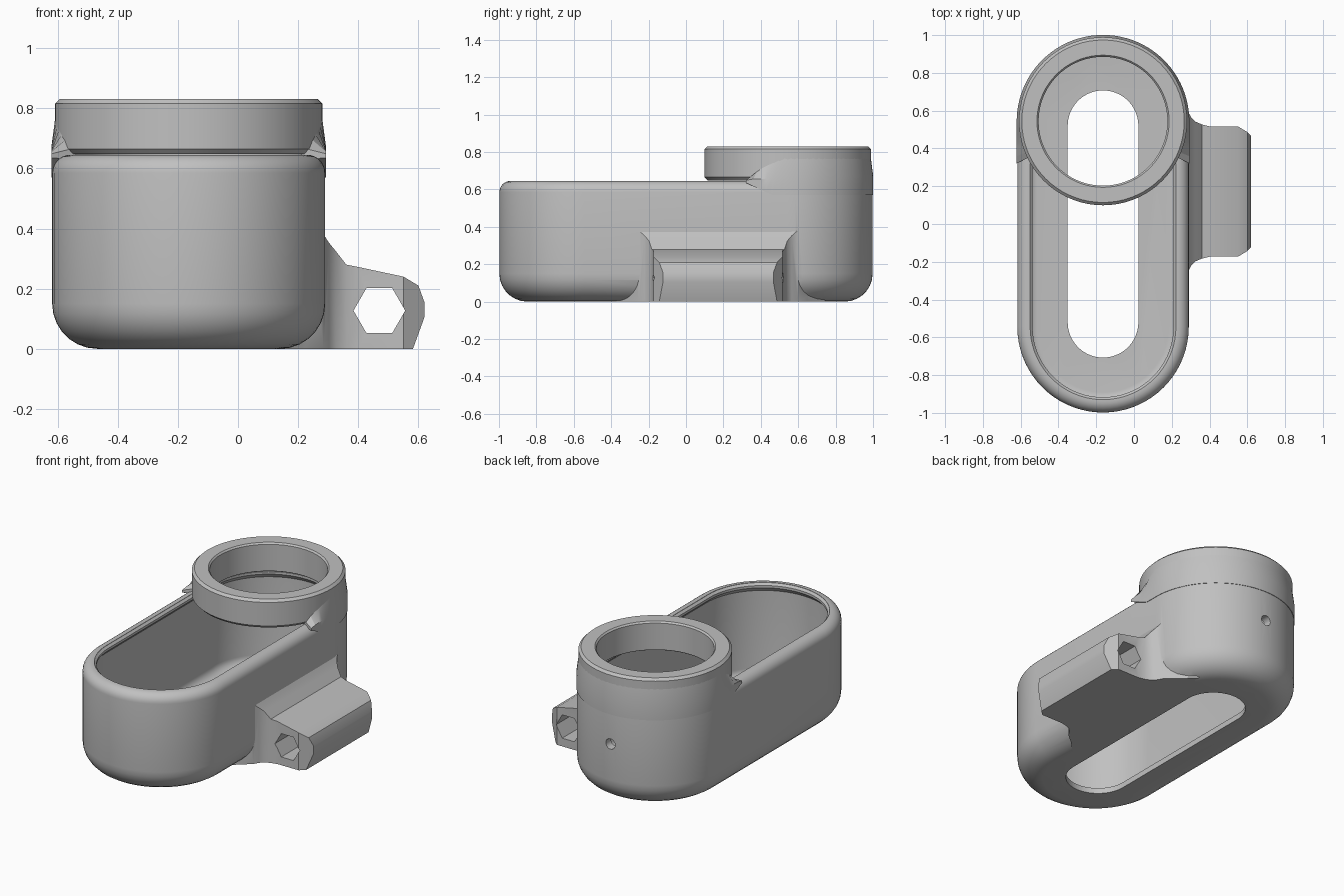
import bpy, bmesh
from math import sin, cos, pi, radians
from mathutils import Vector

old = bpy.data.objects.get("Cube")
if old:
    bpy.data.objects.remove(old, do_unlink=True)

CX, CY = -0.164, 0.544      # axis of the body and distance of its round ends

grey = bpy.data.materials.new("plain_grey")
grey.use_nodes = True
COLOUR = (0.53, 0.53, 0.53, 1)
grey.diffuse_color = COLOUR
bsdf = grey.node_tree.nodes["Principled BSDF"]
bsdf.inputs["Base Color"].default_value = COLOUR
bsdf.inputs["Roughness"].default_value = 0.6


def loft(name, sections, cyclic=False):
    """Skin a row of matching closed sections, capped unless cyclic."""
    bm = bmesh.new()
    rows = [[bm.verts.new(p) for p in s] for s in sections]
    n = len(rows[0])
    pairs = list(zip(rows, rows[1:]))
    if cyclic:
        pairs.append((rows[-1], rows[0]))
    else:
        bm.faces.new(rows[0])
        bm.faces.new(rows[-1])
    for a, b in pairs:
        for i in range(n):
            j = (i + 1) % n
            bm.faces.new((a[i], a[j], b[j], b[i]))
    bmesh.ops.recalc_face_normals(bm, faces=bm.faces)
    mesh = bpy.data.meshes.new(name)
    bm.to_mesh(mesh)
    bm.free()
    mesh.materials.append(grey)
    obj = bpy.data.objects.new(name, mesh)
    bpy.context.collection.objects.link(obj)
    return obj


def outline(r, z, half=CY, seg=36):
    """Slot-shaped outline with round ends."""
    pts = []
    for end in (0, 1):
        for i in range(seg + 1):
            a = pi * (i / seg + end)
            pts.append(Vector((CX + r * cos(a), r * sin(a) + (half if end == 0 else -half), z)))
    return pts


def circle(r, z, seg=72):
    return [Vector((CX + r * cos(2 * pi * i / seg), CY + r * sin(2 * pi * i / seg), z))
            for i in range(seg)]


def fillet(r, z, rad, up, steps=7):
    """Quarter round profile: bottom edge, or top edge when up is set."""
    out = []
    for i in range(steps + 1):
        a = pi / 2 * i / steps
        if up:
            out.append((r - rad + rad * cos(a), z - rad + rad * sin(a)))
        else:
            out.append((r - rad + rad * sin(a), z + rad - rad * cos(a)))
    return out


def select(obj):
    bpy.ops.object.select_all(action='DESELECT')
    obj.select_set(True)
    bpy.context.view_layer.objects.active = obj


def combine(target, tool, operation):
    mod = target.modifiers.new("cut", 'BOOLEAN')
    mod.operation, mod.solver, mod.object = operation, 'EXACT', tool
    select(target)
    bpy.ops.object.modifier_apply(modifier=mod.name)
    bpy.data.objects.remove(tool, do_unlink=True)


def rod(name, centre, r, y0, y1, seg):
    """Prism along y."""
    return loft(name, [[(centre[0] + r * cos(2 * pi * i / seg), y, centre[1] + r * sin(2 * pi * i / seg))
                        for i in range(seg)] for y in (y0, y1)])


# Body shell with rounded bottom and top edges
body = loft("body", [outline(r, z) for r, z in
                     fillet(0.454, 0, 0.15, False) + fillet(0.454, 0.645, 0.06, True)])

# Side lug, flaring into the body wall: (top x, bottom x, half width, bottom z, top z)
LUG_Y = 0.172
lug_rows = [(0.13, 0.13, 0.57, 0, 0.39), (0.22, 0.22, 0.48, 0, 0.39),
            (0.285, 0.285, 0.425, 0, 0.38), (0.303, 0.303, 0.393, 0, 0.352),
            (0.325, 0.325, 0.37, 0, 0.325),
            (0.36, 0.36, 0.355, 0, 0.28), (0.4, 0.4, 0.345, 0, 0.272),
            (0.55, 0.55, 0.345, 0, 0.24), (0.6, 0.582, 0.315, 0, 0.21),
            (0.62, 0.62, 0.295, 0.105, 0.155)]
lug = loft("lug", [[(xb, LUG_Y - h, zb), (xb, LUG_Y + h, zb), (xt, LUG_Y + h, zt), (xt, LUG_Y - h, zt)]
                   for xt, xb, h, zb, zt in lug_rows])
combine(body, lug, 'UNION')

# Hollow inside under a small inward lip, floor slot, hexagonal lug bore, rear screw hole
cavity = loft("cavity", [outline(r, z) for r, z in
                         fillet(0.402, 0.035, 0.055, False) +
                         [(0.402, 0.585), (0.373, 0.615), (0.373, 0.63), (0.386, 0.643), (0.386, 0.7)]])
combine(body, cavity, 'DIFFERENCE')
combine(body, loft("slot", [outline(0.187, z, 0.52) for z in (-0.1, 0.2)]), 'DIFFERENCE')
combine(body, rod("hex_bore", (0.47, 0.127), 0.086, -0.4, 0.8, 6), 'DIFFERENCE')
combine(body, rod("screw_hole", (CX, 0.38), 0.033, 0.8, 1.1, 20), 'DIFFERENCE')

# Round mounting ring with chamfered edges
ring_profile = [(0.345, 0.647), (0.427, 0.647), (0.445, 0.665), (0.445, 0.815),
                (0.43, 0.83), (0.35, 0.83), (0.341, 0.82), (0.341, 0.653)]
ring = loft("mounting_ring", [circle(r, z) for r, z in ring_profile], cyclic=True)


# Collar joining ring and body; its front ends follow the straight walls and taper off
def collar_section(deg):
    a = radians(deg)
    widen = 1 / abs(cos(a)) if sin(a) < 0 else 1
    rise = max(0, CY + 0.457 * widen * sin(a) - 0.32)
    low = 0.635 - 0.065 * min(1, rise / 0.14)
    high = 0.66 + 0.11 * min(1, rise / 0.21) ** 0.7
    mid = low + (high - low) * 0.5
    return [(CX + r * cos(a), CY + r * sin(a), z) for r, z in
            [(0.375 * widen, 0.62), (0.44 * widen, low), (0.457 * widen, low),
             (0.457 * widen, mid), (0.444, high), (0.375 * widen, 0.66)]]


collar = loft("collar", [collar_section(-26 + 4 * i) for i in range(59)])

for part in (body, ring, collar):
    select(part)
    bpy.ops.object.shade_smooth_by_angle(angle=radians(28))
